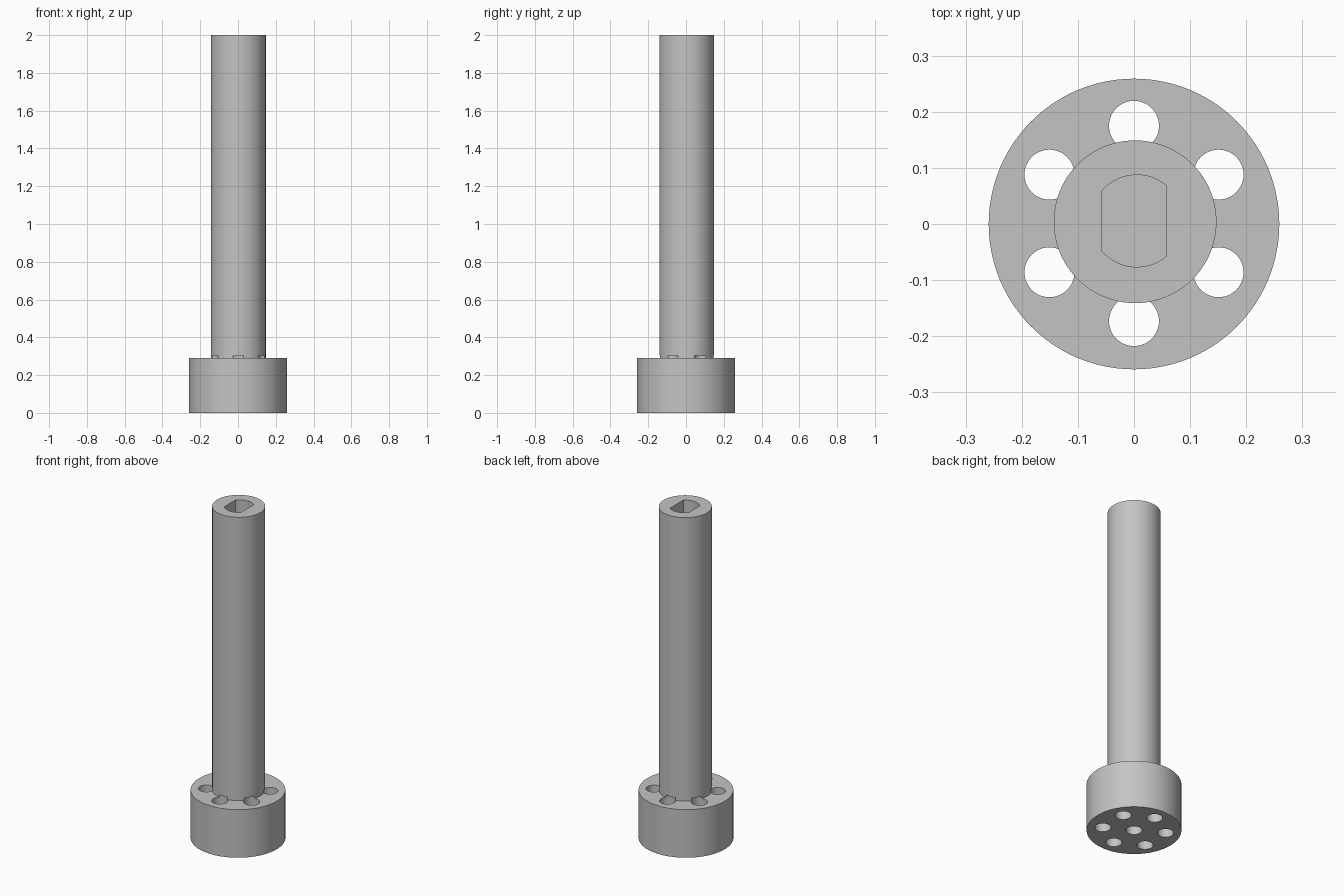
import bpy, bmesh, math

cube = bpy.data.objects.get("Cube")
if cube:
    bpy.data.objects.remove(cube, do_unlink=True)

BASE_TOP, HEIGHT = 0.29, 2.0
SOCKET_DEPTH = 0.3

grey = bpy.data.materials.new("plain grey")
grey.use_nodes = True
colour = (0.55, 0.55, 0.55, 1)
grey.diffuse_color = colour
grey.node_tree.nodes["Principled BSDF"].inputs["Base Color"].default_value = colour


def prism(name, outline, z0, z1):
    """Extrude a closed outline from z0 to z1."""
    bm = bmesh.new()
    face = bm.faces.new([bm.verts.new((x, y, z0)) for x, y in outline])
    top = bmesh.ops.extrude_face_region(bm, geom=[face])["geom"]
    bmesh.ops.translate(bm, vec=(0, 0, z1 - z0),
                        verts=[v for v in top if isinstance(v, bmesh.types.BMVert)])
    bmesh.ops.recalc_face_normals(bm, faces=bm.faces)
    mesh = bpy.data.meshes.new(name)
    bm.to_mesh(mesh)
    bm.free()
    mesh.materials.append(grey)
    obj = bpy.data.objects.new(name, mesh)
    bpy.context.collection.objects.link(obj)
    return obj


def circle(cx, cy, r, n):
    return [(cx + r * math.cos(math.tau * i / n), cy + r * math.sin(math.tau * i / n))
            for i in range(n)]


def double_flat(cx, cy, r, half):
    """Circle outline cut off by straight sides at x = -half and x = half."""
    points = []
    for side in (1, -1):
        a = math.acos((half - cx * side) / r)
        start, end = (a, math.pi - math.acos((half + cx) / r)) if side == 1 else \
            (math.pi + math.acos((half + cx) / r), math.tau - math.acos((half - cx) / r))
        points += [(cx + r * math.cos(start + (end - start) * i / 24),
                    cy + r * math.sin(start + (end - start) * i / 24)) for i in range(25)]
    return points


def combine(target, tool, operation):
    mod = target.modifiers.new(operation, "BOOLEAN")
    mod.operation, mod.object, mod.solver = operation, tool, "EXACT"
    bpy.context.view_layer.objects.active = target
    bpy.ops.object.modifier_apply(modifier=mod.name)
    bpy.data.objects.remove(tool, do_unlink=True)


# Round base joined to the slightly off-centre shaft
body = prism("flanged_shaft", circle(0, 0, 0.259, 96), 0, BASE_TOP)
shaft = prism("shaft", circle(0.002, 0.004, 0.145, 96), BASE_TOP / 2, HEIGHT)
combine(body, shaft, "UNION")

# Ring of bolt holes, nicking the foot of the shaft
for k in range(6):
    a = math.radians(30 + 60 * k)
    hole = prism("bolt_hole", circle(0.174 * math.cos(a), 0.174 * math.sin(a) + 0.001, 0.0445, 48),
                 -0.1, BASE_TOP + 0.015)
    combine(body, hole, "DIFFERENCE")

# Blind centre hole underneath
combine(body, prism("centre_hole", circle(0, 0, 0.0445, 48), -0.1, BASE_TOP + 0.015), "DIFFERENCE")

# Double-flat drive socket in the top
socket = prism("socket", double_flat(0.005, 0.0055, 0.082, 0.058), HEIGHT - SOCKET_DEPTH, HEIGHT + 0.1)
combine(body, socket, "DIFFERENCE")

# Smooth walls, sharp rims
bpy.ops.object.select_all(action="DESELECT")
body.select_set(True)
bpy.context.view_layer.objects.active = body
bpy.ops.object.shade_smooth_by_angle(angle=math.radians(30))
